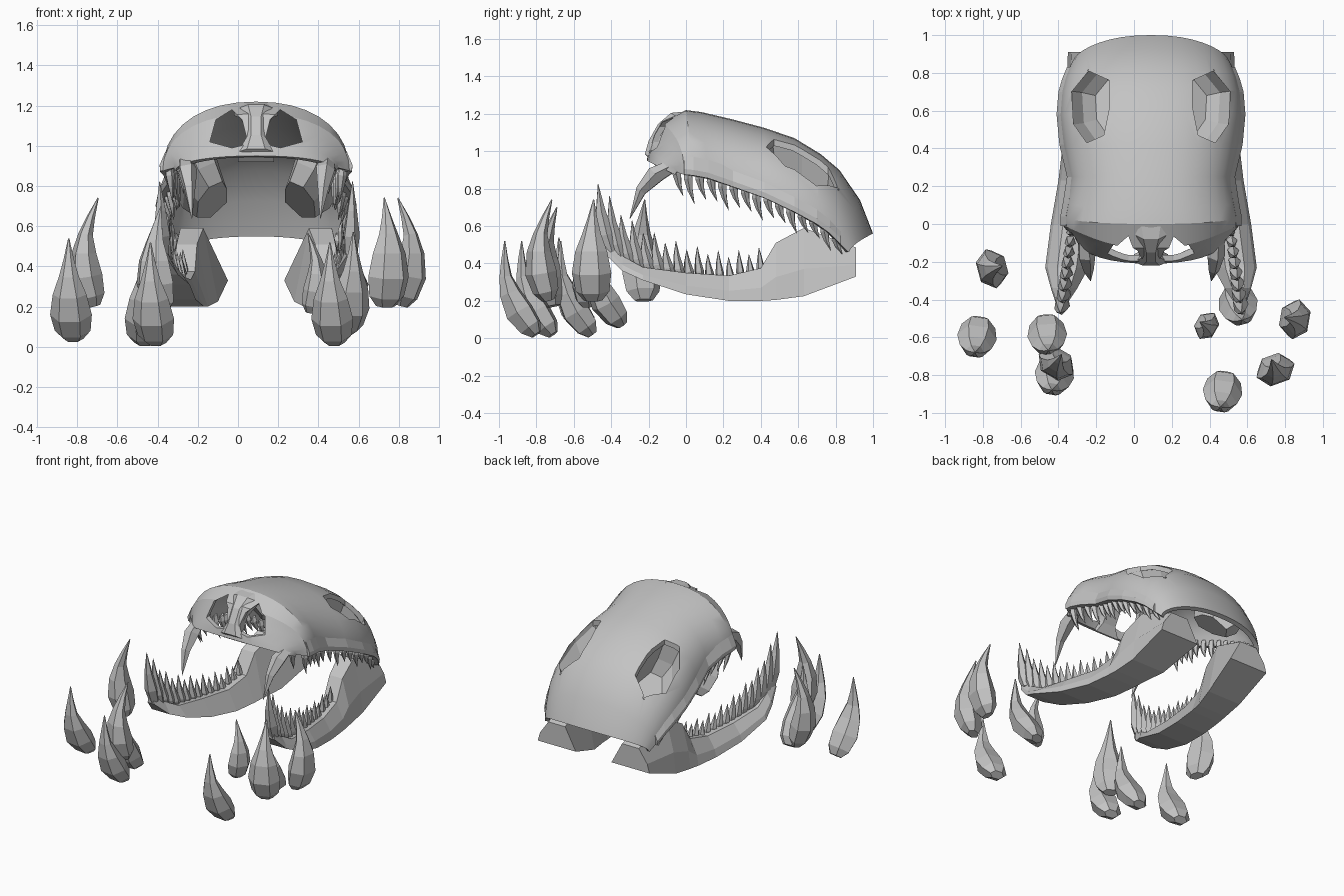
import bpy, bmesh, math
from mathutils import Vector, Matrix

if "Cube" in bpy.data.objects:
    bpy.data.objects.remove(bpy.data.objects["Cube"], do_unlink=True)

CENTRE = 0.09  # mirror plane of the skull and jaws

bone = bpy.data.materials.new("bone grey")
bone.use_nodes = True
bone.diffuse_color = (0.55, 0.55, 0.55, 1)
bone.node_tree.nodes["Principled BSDF"].inputs["Base Color"].default_value = bone.diffuse_color


def loft(bm, rings, closed=True, cap_start=True):
    """Skin a list of point rings with quads."""
    rows = [[bm.verts.new(p) for p in ring] for ring in rings]
    n = len(rows[0])
    for a, b in zip(rows, rows[1:]):
        for i in range(n if closed else n - 1):
            j = (i + 1) % n
            bm.faces.new((a[i], a[j], b[j], b[i]))
    if closed:
        if cap_start:
            bm.faces.new(rows[0][::-1])
        bm.faces.new(rows[-1])


def finish(bm, name, recalc=True):
    if recalc:
        bmesh.ops.recalc_face_normals(bm, faces=bm.faces[:])
    mesh = bpy.data.meshes.new(name)
    bm.to_mesh(mesh)
    bm.free()
    mesh.materials.append(bone)
    ob = bpy.data.objects.new(name, mesh)
    bpy.context.collection.objects.link(ob)
    return ob


def interp(table, y):
    """Linear lookup in rows whose first entry is y."""
    for a, b in zip(table, table[1:]):
        if y <= b[0]:
            t = max(0, (y - a[0]) / (b[0] - a[0]))
            return [p + (q - p) * t for p, q in zip(a, b)]
    return table[-1]


# Skull shell: arches given by centre y, top z, edge y, edge z, half width,
# and how sharply the middle pushes forward
ARCHES = [
    (-.21, .95, -.06, .875, .4, .9), (-.2, 1.0, -.05, .89, .41, 1.2),
    (-.17, 1.09, -.03, .88, .45, 2.4), (-.13, 1.16, -.01, .875, .465, 2.4),
    (0, 1.22, .04, .87, .465, 1), (.08, 1.21, .12, .855, .45, 1), (.25, 1.17, .25, .81, .43, 1),
    (.42, 1.125, .42, .75, .47, 1), (.58, 1.07, .58, .675, .485, 1),
    (.72, .985, .7, .61, .475, 1), (.82, .9, .77, .56, .455, 1),
    (.93, .74, .83, .5, .43, 1.2), (1, .56, .87, .46, .41, 1.4)]


def arch(yc, zt, ye, ze, hw, sharp, steps=18):
    points = []
    for i in range(steps + 1):
        a = math.pi * (i / steps - 0.5)
        c, s = max(0, math.cos(a)), math.sin(a)
        x = CENTRE + hw * math.copysign(abs(s) ** 0.9, s)
        points.append((x, ye + (yc - ye) * c ** sharp, ze + (zt - ze) * c ** 0.9))
    return points


def roof_height(x, y):
    """Height of the skull roof at offset x from the mirror plane."""
    _, zt, _, ze, hw, _ = interp(ARCHES, y)
    s = min(1, (x / hw) ** (1 / 0.9))
    return ze + (zt - ze) * math.sqrt(1 - s * s) ** 0.9


bm = bmesh.new()
loft(bm, [arch(*row) for row in ARCHES], closed=False)
bm.normal_update()
if sum(f.normal.z for f in bm.faces) < 0:
    bmesh.ops.reverse_faces(bm, faces=bm.faces[:])
skull = finish(bm, "skull", recalc=False)
shell = skull.modifiers.new("thickness", 'SOLIDIFY')
shell.thickness, shell.offset = 0.03, -1

# Eye sockets cut from above, nostrils from the front
EYE = [(.33, .81), (.22, .76), (.22, .62), (.25, .47), (.34, .43), (.41, .53), (.42, .7)]
NOSTRIL = [(.04, 1.01), (.07, 1.13), (.12, 1.18), (.2, 1.13), (.23, 1.02), (.12, .99)]


def cutter(side, outline, place):
    bm = bmesh.new()
    loft(bm, [[place(CENTRE + side * x, v, k) for x, v in outline] for k in (0, 1)])
    return finish(bm, "socket_cutter")


cutters = []
for side in (-1, 1):
    cutters.append(cutter(side, EYE, lambda x, v, k: (x, v, .72 + .6 * k)))
    cutters.append(cutter(side, NOSTRIL, lambda x, v, k: (x, -.3 + .3 * k, v)))
for cut in cutters:
    cut.hide_render = True
    mod = skull.modifiers.new("opening", 'BOOLEAN')
    mod.operation, mod.solver, mod.object = 'DIFFERENCE', 'EXACT', cut
bpy.ops.object.select_all(action='DESELECT')
skull.select_set(True)
bpy.context.view_layer.objects.active = skull
for name in [m.name for m in skull.modifiers]:
    bpy.ops.object.modifier_apply(modifier=name)
for cut in cutters:
    bpy.data.objects.remove(cut, do_unlink=True)
bpy.ops.object.shade_smooth_by_angle(angle=math.radians(28))

# Nasal bone: y, z, half width
bm = bmesh.new()
loft(bm, [[(CENTRE + sx * w, y + dy, z + dz) for sx, dy, dz in
           ((-1, 0, 0), (-.5, -.02, .015), (.5, -.02, .015), (1, 0, 0), (1, .04, -.05), (-1, .04, -.05))]
          for y, z, w in ((.04, 1.2, .11), (-.06, 1.19, .08), (-.13, 1.13, .05),
                          (-.18, 1.04, .05), (-.2, .97, .09))])
finish(bm, "nasal_bone")

# Lower jaws: y, inner and outer x at the bottom, bottom z, top z
JAW = [(-.43, .45, .5, .45, .52), (-.34, .39, .53, .36, .44), (-.23, .33, .56, .31, .38),
       (0, .3, .53, .235, .35), (.23, .26, .49, .2, .335), (.4, .24, .47, .2, .375),
       (.48, .23, .46, .205, .51), (.63, .19, .45, .225, .59), (.91, .14, .44, .33, .485)]


def jaw_ring(side, y, xi, xo, zb, zt):
    w, c = xo - xi, (xi + xo) / 2
    section = ((xi, zb), (xo, zb), (xo - w * .06, zb + (zt - zb) * .4),
               (c + w * .22, zt), (c - w * .22, zt))
    return [(CENTRE + side * x, y, z) for x, z in section]


# Teeth: bent tapering spikes
def spike(bm, base, tip, radius, bend, sides=5):
    base, tip, bend = Vector(base), Vector(tip), Vector(bend)
    turn = (tip - base).to_track_quat('Z', 'Y')
    rings = []
    for t, r in ((0, .8), (.25, 1), (.6, .6), (1, .04)):
        mid = base.lerp(tip, t) + bend * 4 * t * (1 - t)
        rings.append([mid + turn @ Vector((radius * r * math.cos(k * math.tau / sides),
                                           radius * r * math.sin(k * math.tau / sides), 0))
                      for k in range(sides)])
    loft(bm, rings)


EDGE = [row[2:5] for row in ARCHES]
for side, label in ((-1, "right"), (1, "left")):
    bm = bmesh.new()
    loft(bm, [jaw_ring(side, *row) for row in JAW])
    finish(bm, label + "_lower_jaw")

    # Cheek rim flaring out along the skull edge
    bm = bmesh.new()
    loft(bm, [[(CENTRE + side * (hw + dx), y, z + dz) for dx, dz in
               ((-.03, .0), (.012, .0), (.015, .03), (-.015, .1))]
              for y, z, hw in EDGE[3:-1]])
    finish(bm, label + "_cheek_rim")

    # Bowl closing the eye socket
    bm = bmesh.new()
    rings = []
    for scale, inward, depth in ((1.05, 0, .015), (.95, .05, .14), (.75, .1, .22)):
        ring = []
        for x, y in EYE:
            x, y = .32 + (x - .32) * scale, .62 + (y - .62) * scale
            ring.append((CENTRE + side * (x - inward), y, roof_height(x, y) - depth))
        rings.append(ring)
    loft(bm, rings, cap_start=False)
    finish(bm, label + "_eye_socket")

    bm = bmesh.new()
    count = 15
    for i in range(count):
        t = i / (count - 1)
        y = -.05 + .85 * t
        _, z, hw = interp(EDGE, y)
        x = CENTRE + side * (hw - .03)
        length = .15 - .05 * t + (.03 if i % 3 == 1 else 0)
        spike(bm, (x, y, z + .03), (x - side * .02, y + .035, z - length + .02), .024, (0, -.01, 0))
    finish(bm, label + "_upper_teeth")

    bm = bmesh.new()
    count = 16
    for i in range(count):
        t = i / (count - 1)
        y = -.4 + .8 * t
        _, xi, xo, _, zt = interp(JAW, y)
        x = CENTRE + side * (xi + xo) / 2
        length = .08 + .08 * (1 - t) + .17 * (1 - t) ** 4 + (.03 if i % 2 else 0)
        lean = -.06 * (1 - t) ** 2 - .01
        spike(bm, (x, y, zt - .03), (x + side * .01, y + lean, zt + length),
              .022 + .022 * (1 - t) ** 2, (0, -.015 * (1 - t), 0))
    finish(bm, label + "_lower_teeth")

    # Long front fang
    bm = bmesh.new()
    x = CENTRE + side * .35
    spike(bm, (x, -.08, .92), (x - side * .03, -.3, .64), .05, (0, -.03, .04))
    finish(bm, label + "_front_fang")

# Loose claws: spine y, z, half width, half depth
CLAW = [(.08, .03, .05, .03), (.05, .07, .09, .065), (-.01, .15, .105, .08),
        (-.06, .25, .085, .06), (-.085, .34, .05, .035), (-.09, .43, .025, .02), (-.09, .53, .003, .003)]


def claw(name, x, y, z, spin, tilt=0, size=1):
    bm = bmesh.new()
    rings = []
    for i, (cy, cz, w, d) in enumerate(CLAW):
        a, b = CLAW[max(0, i - 1)], CLAW[min(len(CLAW) - 1, i + 1)]
        along = Vector((0, b[0] - a[0], b[1] - a[1])).normalized()
        across = Vector((1, 0, 0))
        out = along.cross(across)
        rings.append([Vector((0, cy, cz)) + across * w * math.cos(k * math.tau / 6)
                      + out * d * math.sin(k * math.tau / 6) for k in range(6)])
    loft(bm, rings)
    pivot = Vector((0, 0, .2))
    bm.transform(Matrix.Translation((x, y, z)) @ Matrix.Rotation(math.radians(spin), 4, 'Z')
                 @ Matrix.Scale(size, 4) @ Matrix.Translation(pivot)
                 @ Matrix.Rotation(math.radians(-tilt), 4, 'X') @ Matrix.Translation(-pivot))
    finish(bm, name)


LOW = [(-.83, -.59, .01, -8), (-.46, -.58, -.01, 4), (-.42, -.79, -.01, -10),
       (.55, -.42, .04, 15), (.47, -.88, -.01, -8)]
HIGH = [(-.73, -.23, .19, -75, 1.02), (-.4, -.72, .16, -30, 1), (.37, -.53, .16, 60, .75),
        (.83, -.5, .19, 80, 1.02), (.74, -.75, .19, 20, 1.02)]
for i, (x, y, z, spin) in enumerate(LOW):
    claw("low_claw_%d" % (i + 1), x, y, z, spin)
for i, (x, y, z, spin, size) in enumerate(HIGH):
    claw("high_claw_%d" % (i + 1), x, y, z, spin, 21, size)
